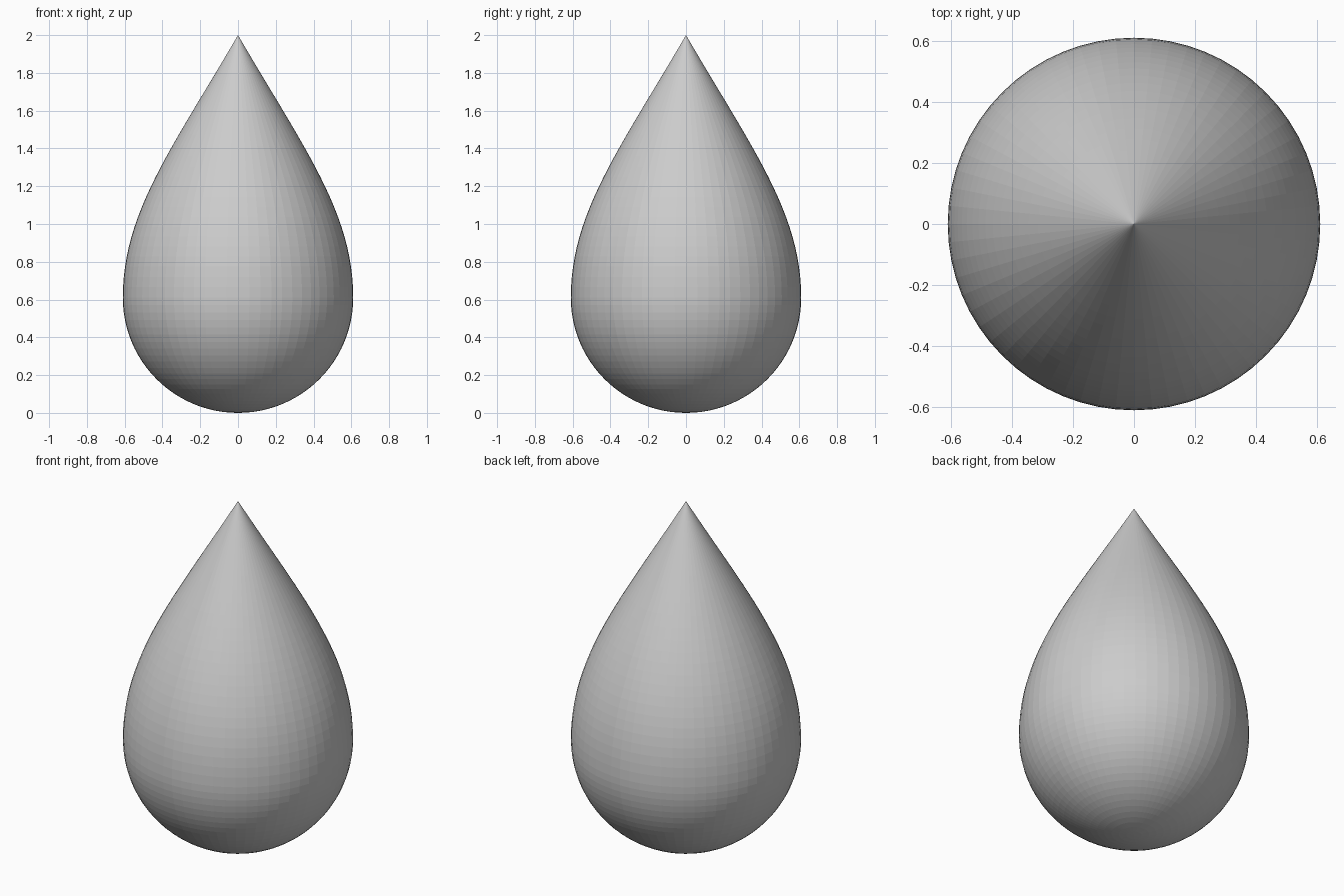
import bpy
import bmesh
import math
from mathutils import Vector
from mathutils.geometry import interpolate_bezier

cube = bpy.data.objects.get("Cube")
if cube:
    bpy.data.objects.remove(cube, do_unlink=True)

RADIUS = 0.61
HEIGHT = 2.0
SIDES = 64
RINGS = 24

# Round belly: a quarter circle from the bottom pole to the widest ring
profile = []
for i in range(RINGS):
    a = math.pi / 2 * i / RINGS
    profile.append(Vector((RADIUS * math.sin(a), 0, RADIUS * (1 - math.cos(a)))))

# Tapering upper body: a curve from the widest ring to the pointed tip
profile += interpolate_bezier(
    Vector((RADIUS, 0, RADIUS)),
    Vector((RADIUS, 0, 1.06)),
    Vector((0.35, 0, 1.4)),
    Vector((0, 0, HEIGHT)),
    RINGS + 1,
)

# Revolve the profile around the vertical axis
bm = bmesh.new()
verts = [bm.verts.new(p) for p in profile]
edges = [bm.edges.new(pair) for pair in zip(verts, verts[1:])]
bmesh.ops.spin(bm, geom=verts + edges, cent=(0, 0, 0), axis=(0, 0, 1),
               angle=math.tau, steps=SIDES)
bmesh.ops.remove_doubles(bm, verts=bm.verts, dist=0.0001)
bmesh.ops.recalc_face_normals(bm, faces=bm.faces)

mesh = bpy.data.meshes.new("droplet")
bm.to_mesh(mesh)
bm.free()
droplet = bpy.data.objects.new("droplet", mesh)
bpy.context.collection.objects.link(droplet)
